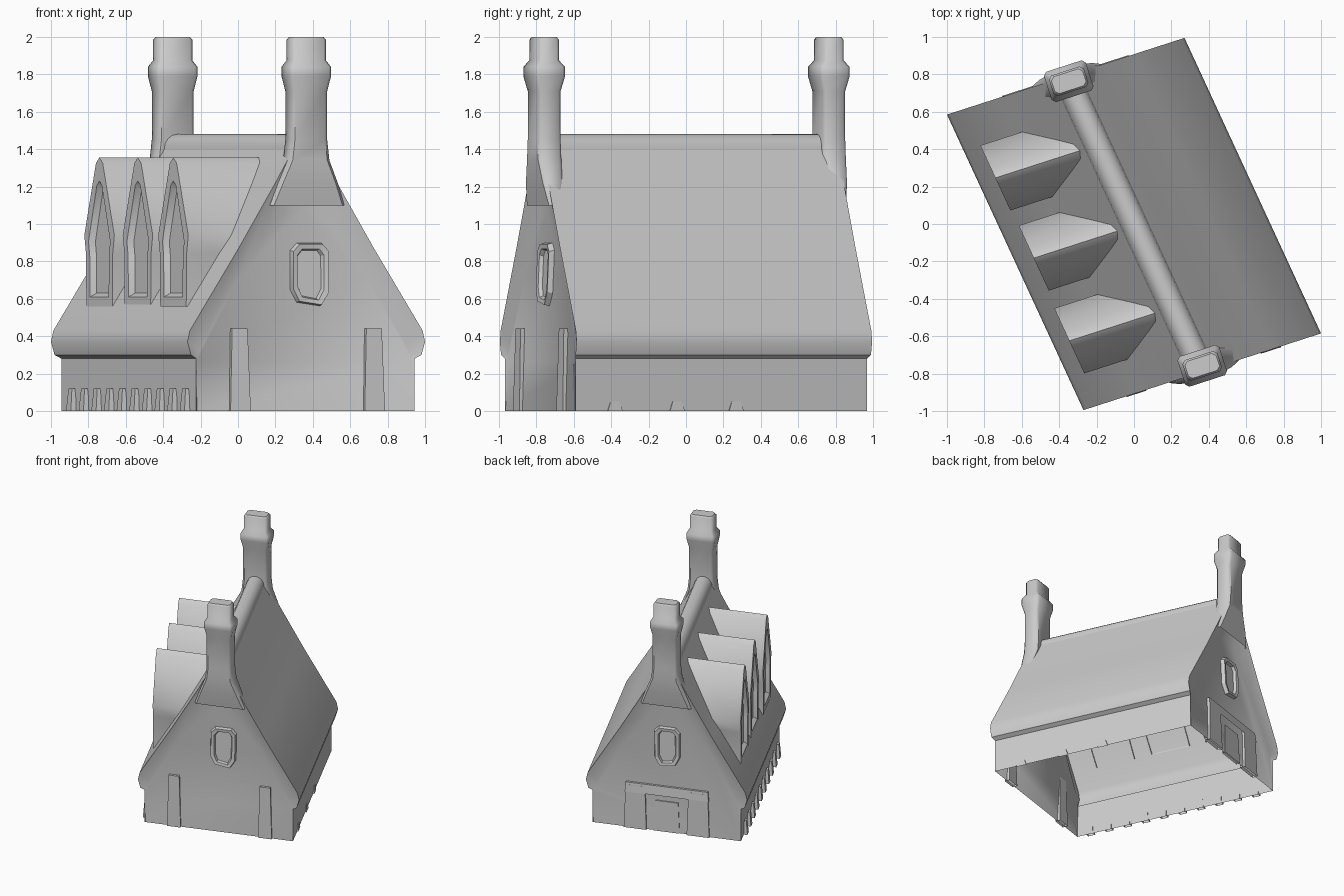
import bpy, bmesh, math
from mathutils import Matrix, Vector

if "Cube" in bpy.data.objects:
    bpy.data.objects.remove(bpy.data.objects["Cube"])

# House frame: a = across the gable, b = along the ridge (slightly skewed), z = up
A, B = Vector((0.635, 0.205, 0)), Vector((-0.365, 0.79, 0))


def house(a, b, z):
    return A * a + B * b + Vector((0, 0, z))


def finish(bm, name, angle=35, mapped=True):
    if mapped:
        for v in bm.verts:
            v.co = house(*v.co)
    bmesh.ops.recalc_face_normals(bm, faces=bm.faces)
    me = bpy.data.meshes.new(name)
    bm.to_mesh(me)
    bm.free()
    ob = bpy.data.objects.new(name, me)
    bpy.context.collection.objects.link(ob)
    bpy.ops.object.select_all(action='DESELECT')
    ob.select_set(True)
    bpy.context.view_layer.objects.active = ob
    bpy.ops.object.shade_smooth_by_angle(angle=math.radians(angle))
    return ob


def bridge(bm, r1, r2, closed=False):
    n = len(r1)
    for i in range(n if closed else n - 1):
        j = (i + 1) % n
        bm.faces.new((r1[i], r1[j], r2[j], r2[i]))


def mirrored(half):
    return half + [(-p, z) for p, z in reversed(half[:-1])]


def wall_b(z):
    return 0.985 - 0.046 * z


# Walls and roof: one open-bottomed shell with recessed gables
outer = mirrored([(.92, 0), (.92, .28), (.97, .3), (1, .37), (.98, .43), (.57, .87),
                  (.26, 1.22), (.11, 1.40), (.06, 1.455), (0, 1.475)])
inner = mirrored([(.91, 0), (.91, .26), (.9, .29), (.88, .32), (.86, .36), (.54, .71),
                  (.28, .96), (.15, 1.05), (.08, 1.075), (0, 1.08)])
bm = bmesh.new()
ends = []
for s in (-1, 1):
    ring = [bm.verts.new((a, s * (1.0 if z > .29 else .985), z)) for a, z in outer]
    panel = [bm.verts.new((a, s * wall_b(z), z)) for a, z in inner]
    bridge(bm, ring, panel)
    bm.faces.new(panel)
    ends.append(ring)
bridge(bm, *ends)
finish(bm, "house_shell", 40)

# Rounded ridge cap between the chimneys
bm = bmesh.new()
rings = []
for b in (-.95, .95):
    rings.append([bm.verts.new((.11 * math.cos(t), b, 1.40 + .08 * math.sin(t)))
                  for t in [math.pi * k / 8 for k in range(9)]])
bridge(bm, *rings)
finish(bm, "ridge_cap", 50)


# Chimneys: chamfered rectangles lofted upward
def chimney(name, a, b, s):
    bm = bmesh.new()
    c = house(a, b, 0)
    rot = Matrix.Rotation(math.radians(17.9), 3, 'Z')
    sections = [(1.10, .42, .07), (1.22, .33, .11), (1.34, .23, .13), (1.45, .205, .13),
                (1.71, .205, .13), (1.79, .235, .17), (1.84, .235, .17), (1.875, .195, .115),
                (1.985, .195, .115), (2.0, .175, .095)]
    last = None
    for z, w, d in sections:
        w, d, k = w / 2, d / 2, .018
        quad = [(w, d - k), (w - k, d), (k - w, d), (-w, d - k),
                (-w, k - d), (k - w, -d), (w - k, -d), (w, k - d)]
        ring = [bm.verts.new(c + rot @ Vector((x, y, z))) for x, y in quad]
        if last:
            bridge(bm, last, ring, True)
        last = ring
    bm.faces.new(last)
    finish(bm, name, 45, mapped=False)


chimney("chimney_front", .02, -.965, -1)
chimney("chimney_back", .005, .965, 1)


# Dormers on the left slope: gabled prisms trimmed to the roof slope
def dormer(name, a, b):
    bm = bmesh.new()
    prof = mirrored([(.19, .56), (.195, .84), (.22, .94), (.05, 1.325), (0, 1.355)])
    front = [bm.verts.new((a, b + p, z)) for p, z in prof]
    back = [bm.verts.new((max(a + .01, -(1.49 - z) / 1.108), b + p, z)) for p, z in prof]
    bridge(bm, front, back)
    inset = [bm.verts.new((a, b + p * .72, .61 + (z - .56) * .78)) for p, z in prof]
    pane = [bm.verts.new((a + .05, b + p * .66, .63 + (z - .56) * .72)) for p, z in prof]
    bridge(bm, front, inset, True)
    bridge(bm, inset, pane, True)
    bm.faces.new(pane)
    finish(bm, name, 35)


for i, (a, b) in enumerate([(-.86, .535), (-.85, -.01), (-.87, -.565)]):
    dormer(f"dormer_{i + 1}", a, b)


# Tapered block helper for posts, lintels and battens
def block(name, a0, a1, b0, b1, z0, z1, taper=(0, 0)):
    bm = bmesh.new()
    ta, tb = taper
    low = [bm.verts.new(p) for p in ((a0, b0, z0), (a1, b0, z0), (a1, b1, z0), (a0, b1, z0))]
    top = [bm.verts.new(p) for p in ((a0 + ta, b0 + tb, z1), (a1 - ta, b0 + tb, z1),
                                     (a1 - ta, b1 - tb, z1), (a0 + ta, b1 - tb, z1))]
    bridge(bm, low, top, True)
    bm.faces.new(top)
    finish(bm, name, 30)


# Gable posts front and back
for k, (a0, a1) in enumerate([(-.64, -.47), (.49, .66)]):
    block(f"front_post_{k + 1}", a0, a1, -1.005, -.955, 0, .44, (.02, .012))
for k, (a0, a1) in enumerate([(-.53, -.25), (.25, .53)]):
    block(f"back_post_{k + 1}", a0, a1, .955, 1.005, 0, .37, (.02, .012))
block("back_door_lintel", -.52, .52, .95, 1.0, .31, .39, (.01, .01))
block("back_door", -.16, .16, .96, .995, 0, .26, (.02, .01))


# Gable windows: raised frame with a sunken pane
def window(name, a, s):
    bm = bmesh.new()
    outline = [(-.11, -.15), (.09, -.17), (.16, -.1), (.165, .13), (.11, .17), (-.1, .17),
               (-.16, .13), (-.165, -.08)]
    layers = [(1.0, -.01), (.92, .035), (.68, .03), (.6, .005)]
    last = None
    for f, lift in layers:
        ring = []
        for p, q in outline:
            z = .73 + q * (f + (1 - f) * .4)
            ring.append(bm.verts.new((a + p * f, s * (wall_b(z) + lift), z)))
        if last:
            bridge(bm, last, ring, True)
        last = ring
    bm.faces.new(last)
    finish(bm, name, 30)


window("front_window", .05, -1)
window("back_window", 0, 1)

# Small battens along the foot of the left wall, a few stubs on the right
for i in range(10):
    b = -.86 + i * .185
    block(f"left_batten_{i + 1}", -.965, -.91, b - .035, b + .035, 0, .12, (.015, .01))
for i, b in enumerate((-.72, -.3, .1)):
    block(f"right_stub_{i + 1}", .91, .935, b - .05, b + .05, 0, .05, (.008, .02))
